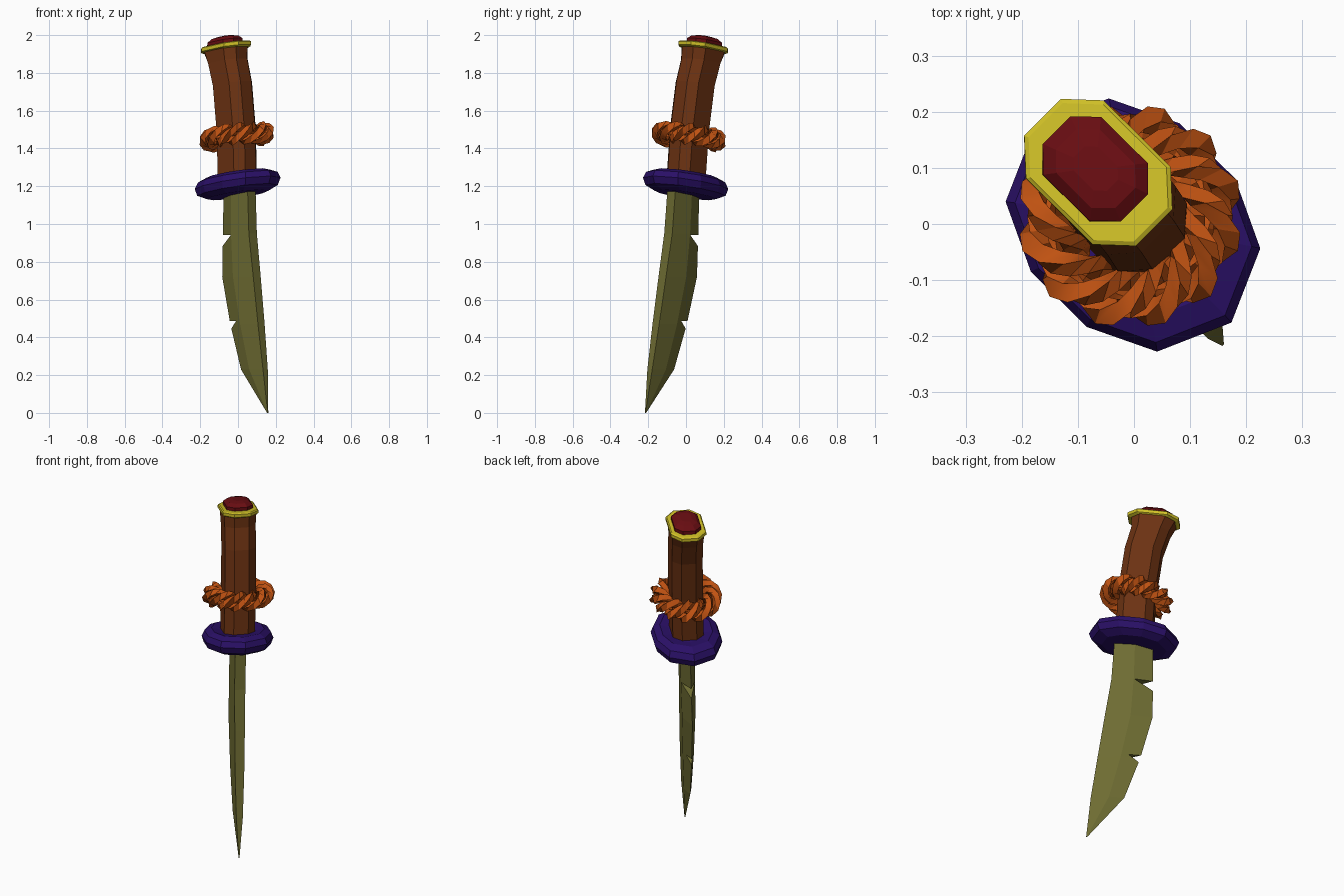
import bpy, bmesh
from math import sin, cos, pi, sqrt

if "Cube" in bpy.data.objects:
    bpy.data.objects.remove(bpy.data.objects["Cube"])


def material(name, rgb):
    m = bpy.data.materials.new(name)
    m.use_nodes = True
    m.diffuse_color = (*rgb, 1)
    m.node_tree.nodes["Principled BSDF"].inputs["Base Color"].default_value = (*rgb, 1)
    return m


steel = material("olive steel", (0.155, 0.15, 0.032))
gold = material("yellow gold", (0.63, 0.53, 0.02))
ruby = material("dark red gem", (0.14, 0.004, 0.006))
wood = material("brown wood", (0.15, 0.032, 0.006))
cord = material("orange cord", (0.53, 0.085, 0.006))
purple = material("deep purple", (0.023, 0.005, 0.135))


def place(d, w, z):
    """Blade-plane coordinates (d forward, w sideways) to the leaning, turned pose."""
    w += 0.031 * (z - 1.3)
    return ((d + w) / sqrt(2), (w - d) / sqrt(2), z)


def loft(name, rings, mat, closed=False):
    """Skin a list of equal-length point loops; cap the ends unless closed."""
    bm = bmesh.new()
    loops = [[bm.verts.new(place(*p)) for p in ring] for ring in rings]
    n = len(loops[0])
    pairs = list(zip(loops, loops[1:]))
    if closed:
        pairs.append((loops[-1], loops[0]))
    else:
        bm.faces.new(loops[0])
        bm.faces.new(loops[-1])
    for a, b in pairs:
        for i in range(n):
            j = (i + 1) % n
            bm.faces.new((a[i], a[j], b[j], b[i]))
    bmesh.ops.recalc_face_normals(bm, faces=bm.faces)
    mesh = bpy.data.meshes.new(name)
    bm.to_mesh(mesh)
    bm.free()
    mesh.materials.append(mat)
    ob = bpy.data.objects.new(name, mesh)
    bpy.context.collection.objects.link(ob)
    return ob


def octagon(z, centre, length, width, tilt):
    """Long eight-sided section, tilted up towards the front."""
    a, b = length * 0.6, width * 0.47
    pts = [(length, b), (a, width), (-a, width), (-length, b),
           (-length, -b), (-a, -width), (a, -width), (length, -b)]
    return [(centre + d, w, z + tilt * d) for d, w in pts]


# Blade: thick flat spine, bevel line, sharp edge
# each row: height, spine, edge, spine thickness, bevel thickness
rows = [(1.2, .104, -.103, .06, .08), (.95, .122, -.103, .06, .08),
        (.72, .16, -.1, .056, .074), (.47, .2, -.032, .05, .062),
        (.23, .238, .056, .036, .042), (0, .265, .258, .004, .004)]
sections = []
for z, spine, edge, t, m in rows:
    mid = spine + 0.55 * (edge - spine)
    sections.append([(spine, t / 2, z), (mid, m / 2, z), (edge, 0, z),
                     (mid, -m / 2, z), (spine, -t / 2, z)])
blade = loft("blade", sections, steel)

# Nicks cut into the sharp edge
for tip, top, edge, low in [(-.005, .945, -.103, .885), (.03, .49, -.04, .437)]:
    out = edge - 0.1
    drop = top + (low - top) * (tip - out) / (tip - edge)
    prism = [[(tip, w, top - 0.004), (out, w, top), (out, w, drop)] for w in (-.2, .2)]
    cutter = loft("nick_cutter", prism, steel)
    cutter.hide_render = True
    mod = blade.modifiers.new("nick", "BOOLEAN")
    mod.operation = "DIFFERENCE"
    mod.solver = "EXACT"
    mod.object = cutter
    bpy.context.view_layer.objects.active = blade
    bpy.ops.object.modifier_apply(modifier=mod.name)
    bpy.data.objects.remove(cutter)

# Guard: ten-sided rounded disc
quarter = [(.247, 0), (.19, .13), (.07, .187)]
outline = quarter + [(-d, w) for d, w in reversed(quarter)]
outline += [(-d, -w) for d, w in quarter[1:]] + [(d, -w) for d, w in reversed(quarter[1:])]
layers = [(-.056, .72), (-.032, .94), (.005, 1), (.038, .93), (.056, .74), (.046, .5)]
loft("guard", [[(d * s, w * s, 1.21 + h + 0.16 * d * s) for d, w in outline]
               for h, s in layers], purple)

# Handle: curved eight-sided grip, flared at the top
grip = [(1.2, 0, .1, .086), (1.5, -.02, .1, .086), (1.74, -.055, .1, .086),
        (1.86, -.093, .103, .086), (1.932, -.113, .121, .09)]
loft("handle", [octagon(z, c, l, w, 0.16) for z, c, l, w in grip], wood)

# Pommel: gold collar with a faceted gem
collar = [(1.92, .125, .087), (1.927, .14, .098), (1.945, .14, .098), (1.95, .132, .092)]
loft("pommel_collar", [octagon(z, -.11, l, w, 0.16) for z, l, w in collar], gold)
gem = [(1.94, .098, .073), (1.968, .098, .073), (1.986, .074, .055), (1.993, .042, .03)]
loft("pommel_gem", [octagon(z, -.118, l, w, 0.16) for z, l, w in gem], ruby)

# Cord: three strands twisted together around the handle
STRANDS, STEPS, TURNS = 3, 40, 4
for k in range(STRANDS):
    rings = []
    for i in range(STEPS):
        a = 2 * pi * i / STEPS
        twist = TURNS * a + 2 * pi * k / STRANDS
        ring = []
        for c, size in enumerate((.032, .03, .02, .03)):
            p = twist + c * pi / 2
            r = 0.142 + 0.029 * cos(twist) + size * cos(p)
            h = 0.029 * sin(twist) + size * sin(p)
            d, w = r * cos(a), r * sin(a)
            ring.append((d - 0.015, w, 1.462 + h + 0.16 * d))
        rings.append(ring)
    strand = loft(f"cord_strand_{k + 1}", rings, cord, closed=True)
    bpy.ops.object.select_all(action="DESELECT")
    strand.select_set(True)
    bpy.context.view_layer.objects.active = strand
    bpy.ops.object.shade_smooth_by_angle(angle=0.5)
